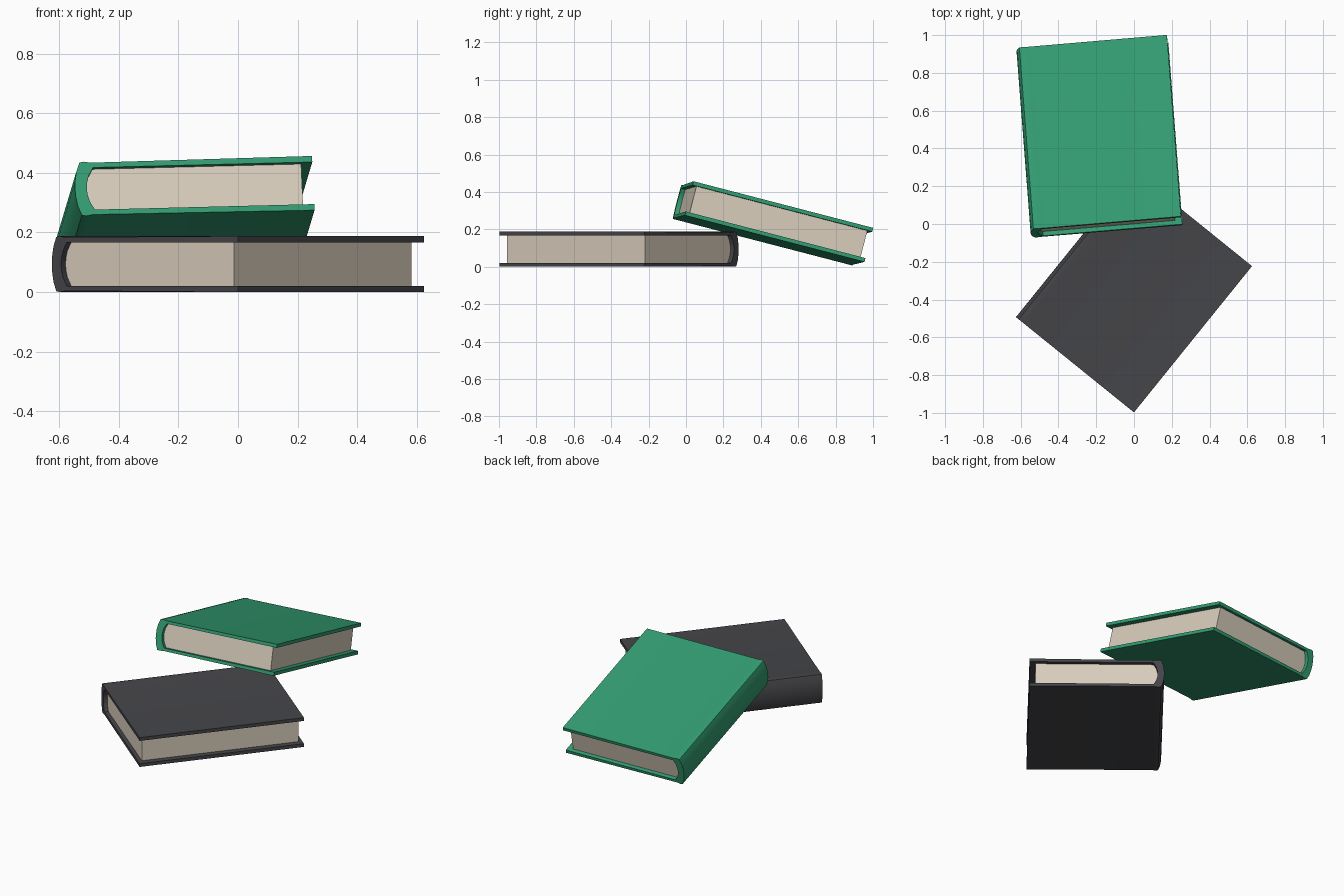
import bpy, bmesh, math
from mathutils import Matrix, Vector

if "Cube" in bpy.data.objects:
    bpy.data.objects.remove(bpy.data.objects["Cube"])

WIDTH, LENGTH, HALF = 0.803, 0.995, 0.094
LIP_SIDE, LIP_END = 0.036, 0.024


def material(name, rgb):
    m = bpy.data.materials.new(name)
    m.diffuse_color = (*rgb, 1)
    m.use_nodes = True
    m.node_tree.nodes["Principled BSDF"].inputs["Base Color"].default_value = m.diffuse_color
    return m


def mirrored(upper):
    # upper half (u, height above the middle) plus its reflection
    pts = upper + [(u, -h) for u, h in reversed(upper) if h > 0]
    return [(u, h + HALF) for u, h in pts]


def extrude(name, profile, v0, v1, matrix, mat, smooth=False):
    bm = bmesh.new()
    face = bm.faces.new([bm.verts.new((u, v0, w)) for u, w in profile])
    top = bmesh.ops.extrude_face_region(bm, geom=[face])["geom"]
    bmesh.ops.translate(bm, vec=(0, v1 - v0, 0),
                        verts=[g for g in top if isinstance(g, bmesh.types.BMVert)])
    bmesh.ops.recalc_face_normals(bm, faces=bm.faces)
    mesh = bpy.data.meshes.new(name)
    bm.to_mesh(mesh)
    bm.free()
    ob = bpy.data.objects.new(name, mesh)
    bpy.context.collection.objects.link(ob)
    ob.matrix_world = matrix
    mesh.materials.append(mat)
    if smooth:
        bpy.ops.object.select_all(action='DESELECT')
        ob.select_set(True)
        bpy.context.view_layer.objects.active = ob
        bpy.ops.object.shade_smooth_by_angle(angle=math.radians(30))
    return ob


# cross-sections: bound cover outside, cover inside, page block
outer = mirrored([(WIDTH, HALF), (0.057, HALF - 0.004), (0.033, HALF),
                  (0.019, HALF - 0.003), (0.007, 0.06), (0.001, 0.025), (0, 0)])
spine_in = [(0.064, HALF - 0.021), (0.048, 0.045), (0.041, 0.018), (0.04, 0)]
inner = mirrored([(WIDTH, HALF - 0.021)] + spine_in)
pages = mirrored([(WIDTH - LIP_SIDE, HALF - 0.021)] + spine_in)
cover = outer + inner[::-1]

paper = material("paper", (0.70, 0.62, 0.51))


def book(name, rgb, origin, u, v):
    # origin is the front spine corner; u runs to the fore edge, v along the spine
    u = Vector(u).normalized()
    v = Vector(v)
    v = (v - u * v.dot(u)).normalized()
    rot = Matrix((u, v, u.cross(v))).transposed().to_4x4()
    mat = Matrix.Translation(origin) @ rot
    extrude(name + "_cover", cover, 0, LENGTH, mat, material(name, rgb), True)
    extrude(name + "_pages", pages, LIP_END, LENGTH - LIP_END, mat, paper)


# lower book lying flat
book("dark_book", (0.06, 0.061, 0.068), (-0.625, -0.493, 0),
     (0.778, -0.628, 0), (0.628, 0.778, 0))

# upper book leaning on the corner of the lower one
gu = Vector((0.797, 0.067, 0.02)).normalized()
corner = Vector((0.257, -0.006, 0.275))
book("green_book", (0.033, 0.34, 0.17), corner - gu * WIDTH,
     gu, (-0.08, 0.963, -0.25))
